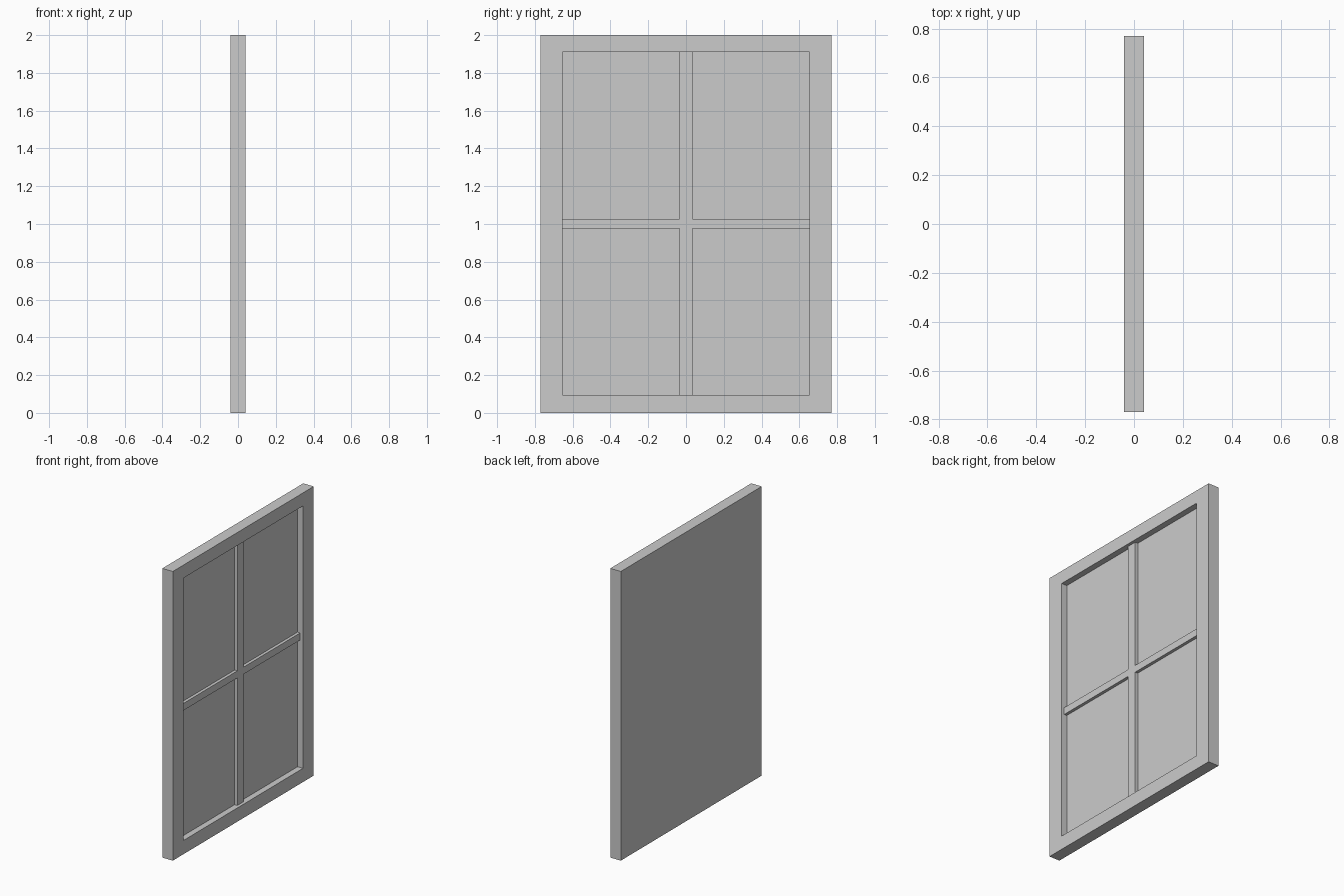
import bpy
import bmesh
from mathutils import Vector

cube = bpy.data.objects.get("Cube")
if cube:
    bpy.data.objects.remove(cube, do_unlink=True)

# Overall sizes
HALF_DEPTH, HALF_WIDTH, HEIGHT = 0.04, 0.77, 2.0
OPEN_Y, OPEN_LOW, OPEN_HIGH = 0.653, 0.095, 1.91
PANE_X, BAR_X = -0.002, 0.019
BAR_Y, BAR_LOW, BAR_HIGH = 0.034, 0.977, 1.026

grey = bpy.data.materials.new("light grey")
grey.use_nodes = True
color = (0.6, 0.6, 0.6, 1)
grey.diffuse_color = color
grey.node_tree.nodes["Principled BSDF"].inputs["Base Color"].default_value = color


def finish(bm, name):
    bmesh.ops.recalc_face_normals(bm, faces=bm.faces)
    mesh = bpy.data.meshes.new(name)
    bm.to_mesh(mesh)
    bm.free()
    mesh.materials.append(grey)
    obj = bpy.data.objects.new(name, mesh)
    bpy.context.collection.objects.link(obj)


# Frame and panes: a slab with its opening sunk into the +x face
bm = bmesh.new()
bmesh.ops.create_cube(bm, size=2)
for v in bm.verts:
    v.co = Vector((v.co.x * HALF_DEPTH, v.co.y * HALF_WIDTH, (v.co.z + 1) * HEIGHT / 2))
bm.normal_update()
face = max(bm.faces, key=lambda f: f.normal.x)
bmesh.ops.inset_region(bm, faces=[face], thickness=0.1, use_even_offset=True)
for v in face.verts:
    v.co.y = OPEN_Y if v.co.y > 0 else -OPEN_Y
    v.co.z = OPEN_HIGH if v.co.z > HEIGHT / 2 else OPEN_LOW
floor = bmesh.ops.extrude_discrete_faces(bm, faces=[face])["faces"][0]
for v in floor.verts:
    v.co.x = PANE_X
finish(bm, "window_frame")

# Glazing bars: one cross-shaped profile pushed out from the panes
bm = bmesh.new()
outline = [
    (-BAR_Y, OPEN_LOW), (BAR_Y, OPEN_LOW), (BAR_Y, BAR_LOW),
    (OPEN_Y, BAR_LOW), (OPEN_Y, BAR_HIGH), (BAR_Y, BAR_HIGH),
    (BAR_Y, OPEN_HIGH), (-BAR_Y, OPEN_HIGH), (-BAR_Y, BAR_HIGH),
    (-OPEN_Y, BAR_HIGH), (-OPEN_Y, BAR_LOW), (-BAR_Y, BAR_LOW),
]
cross = bm.faces.new([bm.verts.new((PANE_X, y, z)) for y, z in outline])
front = bmesh.ops.extrude_face_region(bm, geom=[cross])["geom"]
for v in front:
    if isinstance(v, bmesh.types.BMVert):
        v.co.x = BAR_X
finish(bm, "glazing_bars")
